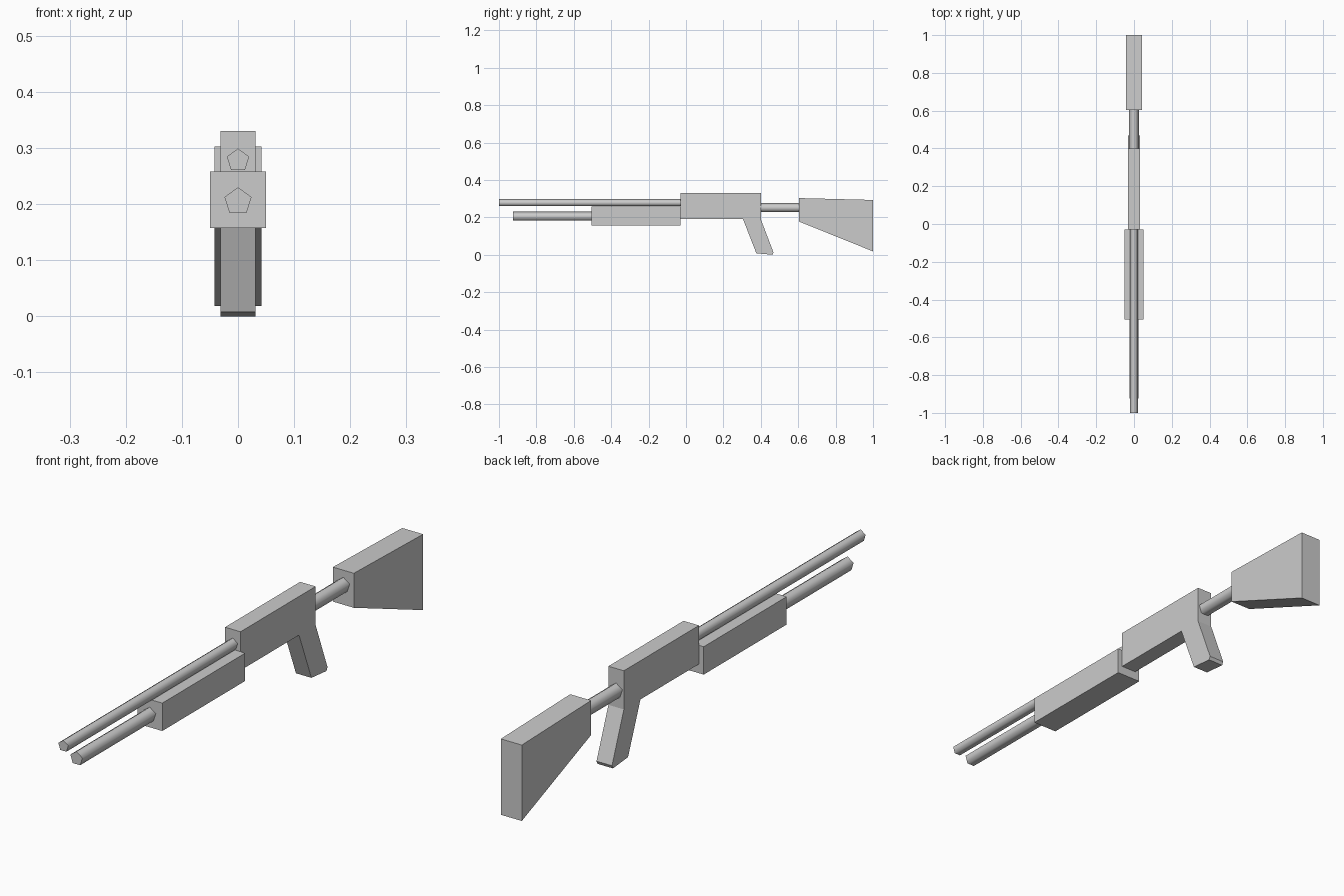
import bpy
import bmesh
import math

if "Cube" in bpy.data.objects:
    bpy.data.objects.remove(bpy.data.objects["Cube"], do_unlink=True)

# Single grey finish
grey = bpy.data.materials.new("light_grey")
grey.use_nodes = True
COLOUR = (0.6, 0.6, 0.6, 1)
grey.diffuse_color = COLOUR
grey.node_tree.nodes["Principled BSDF"].inputs["Base Color"].default_value = COLOUR


def add_object(name, bm):
    bmesh.ops.recalc_face_normals(bm, faces=bm.faces)
    mesh = bpy.data.meshes.new(name)
    bm.to_mesh(mesh)
    bm.free()
    mesh.materials.append(grey)
    obj = bpy.data.objects.new(name, mesh)
    bpy.context.collection.objects.link(obj)
    return obj


def slab(name, half_width, outline):
    """Side outline of (y, z) points, extruded across x."""
    bm = bmesh.new()
    face = bm.faces.new([bm.verts.new((-half_width, y, z)) for y, z in outline])
    result = bmesh.ops.extrude_face_region(bm, geom=[face])
    verts = [v for v in result["geom"] if isinstance(v, bmesh.types.BMVert)]
    bmesh.ops.translate(bm, verts=verts, vec=(2 * half_width, 0, 0))
    return add_object(name, bm)


def rod(name, radius, z, y_start, y_end):
    """Five-sided rod along y, one corner up, smooth sides and sharp caps."""
    bm = bmesh.new()
    angles = [math.radians(90 + 72 * i) for i in range(5)]
    face = bm.faces.new([bm.verts.new((radius * math.cos(a), y_start,
                                       z + radius * math.sin(a))) for a in angles])
    result = bmesh.ops.extrude_face_region(bm, geom=[face])
    verts = [v for v in result["geom"] if isinstance(v, bmesh.types.BMVert)]
    bmesh.ops.translate(bm, verts=verts, vec=(0, y_end - y_start, 0))
    obj = add_object(name, bm)
    bpy.ops.object.select_all(action="DESELECT")
    obj.select_set(True)
    bpy.context.view_layer.objects.active = obj
    bpy.ops.object.shade_smooth_by_angle(angle=math.radians(80))


# Receiver with the slanted grip
slab("receiver_and_grip", 0.031,
     [(-0.03, 0.33), (0.40, 0.33), (0.40, 0.19), (0.468, 0.012),
      (0.462, 0.0), (0.376, 0.008), (0.305, 0.19), (-0.03, 0.19)])

# Sliding fore-end
slab("fore_end", 0.05,
     [(-0.505, 0.157), (-0.03, 0.157), (-0.03, 0.258), (-0.505, 0.258)])

# Flared shoulder stock
slab("stock", 0.042,
     [(0.603, 0.303), (1.0, 0.293), (1.0, 0.018), (0.603, 0.178)])

# Rods
rod("barrel", 0.021, 0.278, -1.0, -0.02)
rod("magazine_tube", 0.0254, 0.2046, -0.925, -0.495)
rod("stock_rod", 0.0265, 0.251, 0.39, 0.613)
